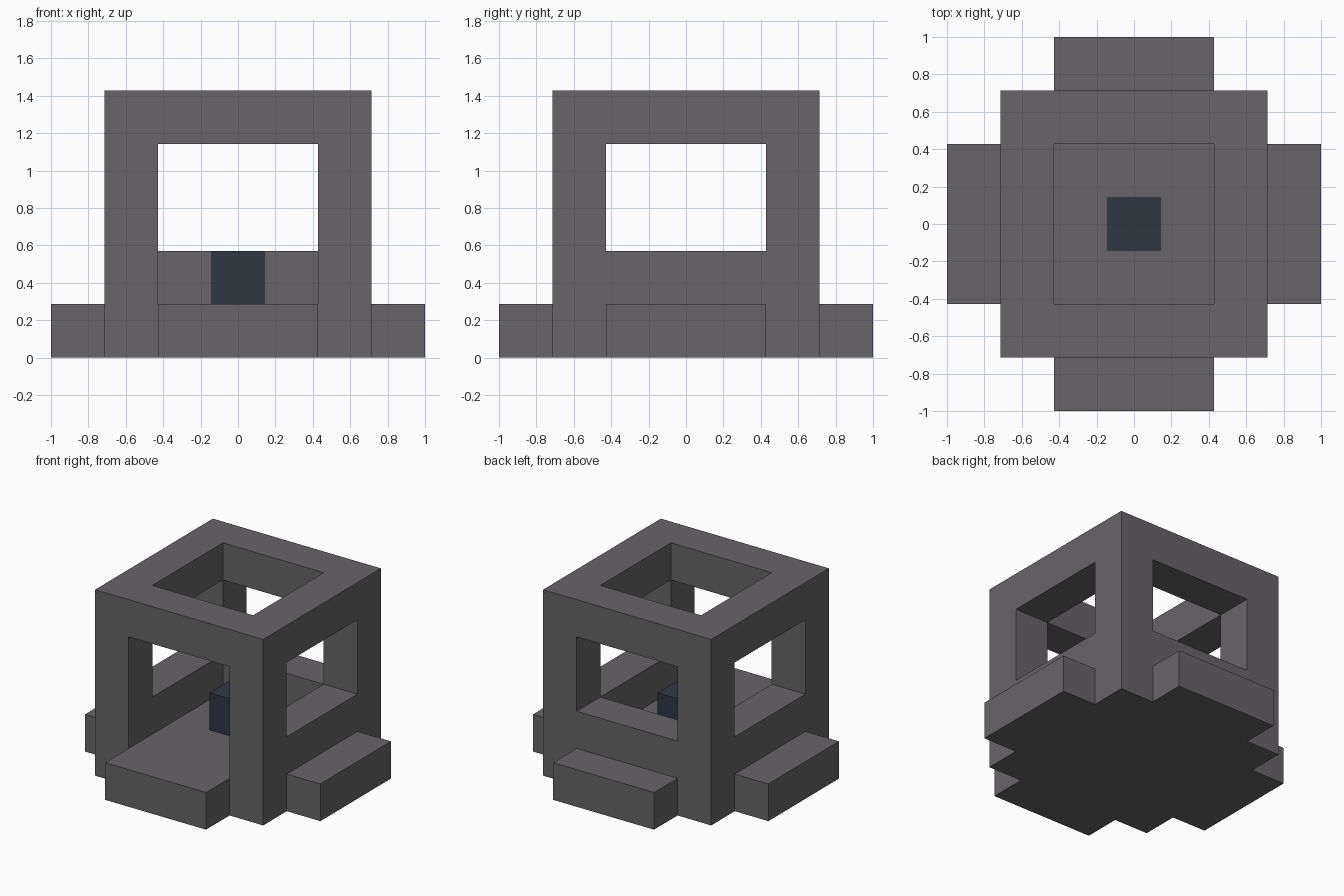
import bpy
from mathutils import Vector

U = 1 / 7  # building module: the model is fourteen modules wide

old = bpy.data.objects.get("Cube")
if old:
    bpy.data.objects.remove(old, do_unlink=True)


def material(name, rgb):
    mat = bpy.data.materials.new(name)
    mat.use_nodes = True
    color = (*rgb, 1.0)
    mat.diffuse_color = color
    mat.node_tree.nodes["Principled BSDF"].inputs["Base Color"].default_value = color
    return mat


def box(name, low, high, mat):
    """Box between two corners, given in modules."""
    low, high = Vector(low) * U, Vector(high) * U
    bpy.ops.mesh.primitive_cube_add(size=1)
    ob = bpy.context.object
    ob.name = ob.data.name = name
    for v in ob.data.vertices:
        v.co = (low + high) / 2 + v.co * (high - low)
    ob.data.materials.append(mat)
    return ob


grey = material("stone grey", (0.135, 0.129, 0.135))
blue = material("dark slate blue", (0.027, 0.039, 0.056))

# Cubic frame, shaped by its openings and the crossing step slabs
frame = box("frame_with_steps", (-5, -5, 0), (5, 5, 10), grey)
tools = [
    ("roof_opening", "DIFFERENCE", (-3, -3, 2), (3, 3, 11)),
    ("side_windows", "DIFFERENCE", (-6, -3, 4), (6, 3, 8)),
    ("back_window", "DIFFERENCE", (-3, 0, 4), (3, 6, 8)),
    ("front_doorway", "DIFFERENCE", (-3, -6, 2), (3, 0, 8)),
    ("side_steps", "UNION", (-7, -3, 0), (7, 3, 2)),
    ("front_back_steps", "UNION", (-3, -7, 0), (3, 7, 2)),
]
helpers = []
for name, operation, low, high in tools:
    helper = box(name, low, high, grey)
    helper.hide_render = True
    helpers.append(helper)
    mod = frame.modifiers.new(name, "BOOLEAN")
    mod.operation = operation
    mod.solver = "EXACT"
    mod.object = helper

# Merge flat neighbouring faces, then bake the result and drop the helpers
clean = frame.modifiers.new("clean_faces", "DECIMATE")
clean.decimate_type = "DISSOLVE"
clean.angle_limit = 0.02
bpy.context.view_layer.update()
baked = bpy.data.meshes.new_from_object(
    frame.evaluated_get(bpy.context.evaluated_depsgraph_get()))
frame.modifiers.clear()
frame.data = baked
baked.name = frame.name
for helper in helpers:
    bpy.data.objects.remove(helper, do_unlink=True)

# Small block in the middle of the floor
box("center_block", (-1, -1, 2), (1, 1, 4), blue)
